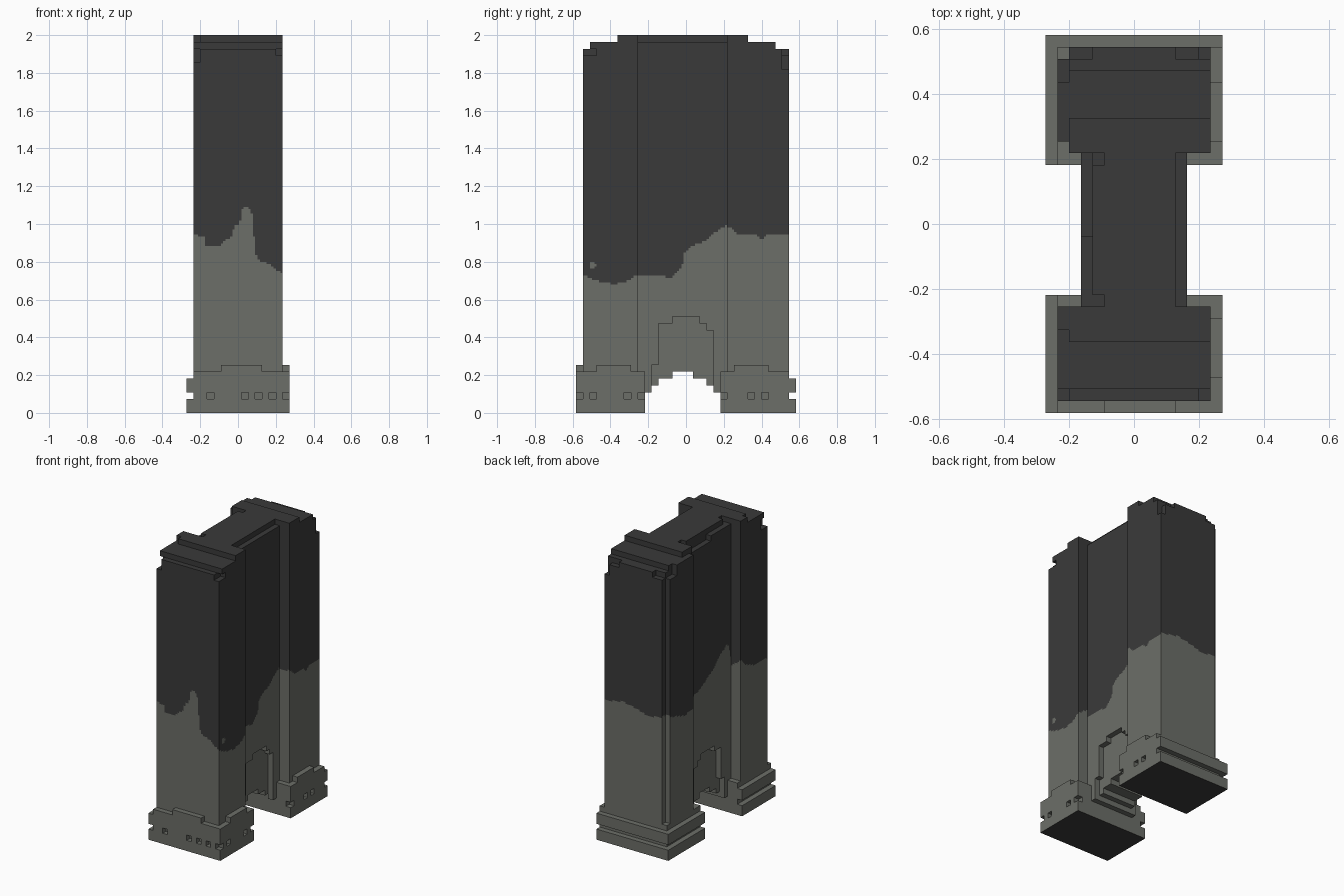
import bpy
import bmesh

U = 2 / 55          # block size
N = 3               # subdivisions per block, for the ragged colour border

if "Cube" in bpy.data.objects:
    bpy.data.objects.remove(bpy.data.objects["Cube"], do_unlink=True)


def material(name, rgb):
    m = bpy.data.materials.new(name)
    m.use_nodes = True
    m.diffuse_color = (*rgb, 1)
    m.node_tree.nodes["Principled BSDF"].inputs["Base Color"].default_value = (*rgb, 1)
    return m


MATS = [material("grey stone", (0.150, 0.156, 0.138)),
        material("charcoal", (0.042, 0.042, 0.042))]

# Height of the ragged border along each side
FRONT = [(-.24, .95), (-.18, .93), (-.17, .88), (-.1, .88), (-.08, .91), (-.03, .93),
         (-.02, .99), (.01, 1), (.02, 1.08), (.05, 1.09), (.08, 1.05), (.085, .93),
         (.1, .81), (.15, .8), (.2, .76), (.24, .74)]
LEFT = [(-.55, .73), (-.47, .7), (-.38, .68), (-.3, .7), (-.27, .73), (-.12, .73),
        (-.09, .71), (-.02, .77), (-.01, .84), (.02, .88), (.1, .91), (.14, .94),
        (.18, .98), (.22, .99), (.27, .95), (.36, .95), (.4, .92), (.44, .95), (.55, .95)]
RIGHT = [(-.55, .95), (-.4, .96), (-.3, 1.0), (-.25, 1.05), (-.22, 1.16), (-.14, 1.11),
         (-.05, 1.03), (.1, .95), (.22, .92), (.35, .9), (.45, .93), (.55, .96)]
BACK = [(-.24, .96), (-.1, .93), (0, .96), (.1, .98), (.24, .95)]


def sample(curve, t):
    for (a, p), (b, q) in zip(curve, curve[1:]):
        if t <= b:
            return p + (q - p) * max(0, (t - a) / (b - a))
    return curve[-1][1]


def is_dark(c, axis, sign):
    """Charcoal above the border and on the underside of the feet."""
    x, y, z = c
    if axis == 2:
        return z < 0.01 or z > 1.2
    if axis == 0:
        if sign > 0 and (y + .495) ** 2 + (z - .785) ** 2 < .018 ** 2:
            return False
        return z > sample(LEFT if sign > 0 else RIGHT, y)
    if y < -.4:
        return z > sample(FRONT, x)
    if y > .4:
        return z > sample(BACK, x)
    f = min(1, max(0, (x + .24) / .48))
    return z > sample(RIGHT, y) * (1 - f) + sample(LEFT, y) * f


def box(x0, x1, y0, y1, z0, z1):
    return {(i, j, k) for i in range(x0, x1) for j in range(y0, y1) for k in range(z0, z1)}


def build(name, cells, n=N):
    """Skin a set of blocks, colour it, then merge flat regions."""
    bm = bmesh.new()
    verts = {}

    def vert(p):
        if p not in verts:
            verts[p] = bm.verts.new(((p[0] / n - 7.5) * U, p[1] / n * U, p[2] / n * U))
        return verts[p]

    for cell in cells:
        for axis in range(3):
            a, b = (axis + 1) % 3, (axis + 2) % 3
            for sign in (-1, 1):
                near = list(cell)
                near[axis] += sign
                if tuple(near) in cells:
                    continue
                for s in range(n):
                    for t in range(n):
                        quad = []
                        for da, db in ((0, 0), (1, 0), (1, 1), (0, 1)):
                            p = [c * n for c in cell]
                            p[axis] += n if sign > 0 else 0
                            p[a] += s + da
                            p[b] += t + db
                            quad.append(vert(tuple(p)))
                        face = bm.faces.new(quad if sign > 0 else quad[::-1])
                        centre = (quad[0].co + quad[2].co) / 2
                        face.material_index = int(is_dark(centre, axis, sign))
    bm.normal_update()
    bmesh.ops.dissolve_limit(bm, angle_limit=0.01, verts=bm.verts[:], edges=bm.edges[:],
                             delimit={'MATERIAL'})
    mesh = bpy.data.meshes.new(name)
    bm.to_mesh(mesh)
    bm.free()
    for m in MATS:
        mesh.materials.append(m)
    bpy.context.collection.objects.link(bpy.data.objects.new(name, mesh))


# Pillars with stepped tops and worn corners
front = box(1, 14, -15, -7, 5, 53) | box(1, 14, -14, -7, 53, 54) | box(1, 14, -10, -7, 54, 55)
front -= box(1, 2, -15, -13, 51, 53) | box(13, 14, -15, -13, 52, 53)
front -= box(1, 2, -10, -9, 54, 55)
build("front_pillar", front)

back = box(1, 14, 6, 15, 5, 53) | box(1, 14, 6, 13, 53, 54) | box(1, 14, 6, 9, 54, 55)
back -= box(1, 2, 14, 15, 5, 55) | box(1, 2, 6, 7, 5, 55)
back -= box(1, 2, 12, 14, 52, 54) | box(1, 2, 7, 9, 54, 55)
back -= box(2, 4, 14, 15, 52, 53) | box(11, 14, 14, 15, 52, 53) | box(13, 14, 14, 15, 50, 53)
build("back_pillar", back)

# Connecting wall: stepped passage through the core, taller niche on both faces
core = box(4, 11, -7, 6, 0, 55)
core -= box(4, 11, -6, 5, 0, 3) | box(4, 11, -5, 5, 3, 4)
core -= box(4, 11, -4, 3, 4, 5) | box(4, 11, -2, 1, 5, 6)
skins = box(3, 4, -7, 6, 0, 54) | box(11, 12, -7, 6, 0, 54)
skins -= box(3, 12, -6, 5, 0, 3) | box(3, 12, -5, 4, 3, 7)
skins -= box(3, 12, -4, 4, 7, 12) | box(3, 12, -4, 3, 12, 13) | box(3, 12, -2, 2, 13, 14)
wall = core | skins
wall -= box(3, 4, -1, 6, 53, 54)
wall -= box(4, 5, 5, 6, 54, 55) | box(4, 5, -7, -6, 54, 55)
build("connecting_wall", wall)


# Feet: grooved on the right and back, higher rims with small holes elsewhere
def foot(y0, y1):
    cells = box(0, 15, y0, y1, 0, 5) | box(1, 15, y0, y1, 5, 6)
    return cells - box(0, 1, y0, y1, 2, 3)


front_foot = foot(-16, -6) | box(5, 11, -16, -15, 6, 7) | box(14, 15, -13, -8, 6, 7)
for i in (3, 8, 10, 12, 14):
    front_foot -= box(i, i + 1, -16, -15, 2, 3)
for j in (-14, -9, -7):
    front_foot -= box(14, 15, j, j + 1, 2, 3)
build("front_foot", front_foot, 1)

back_foot = foot(5, 16) | box(14, 15, 7, 12, 6, 7)
back_foot -= box(0, 15, 15, 16, 2, 3) | box(0, 15, 15, 16, 5, 6)
for j in (5, 9, 11):
    back_foot -= box(14, 15, j, j + 1, 2, 3)
build("back_foot", back_foot, 1)
